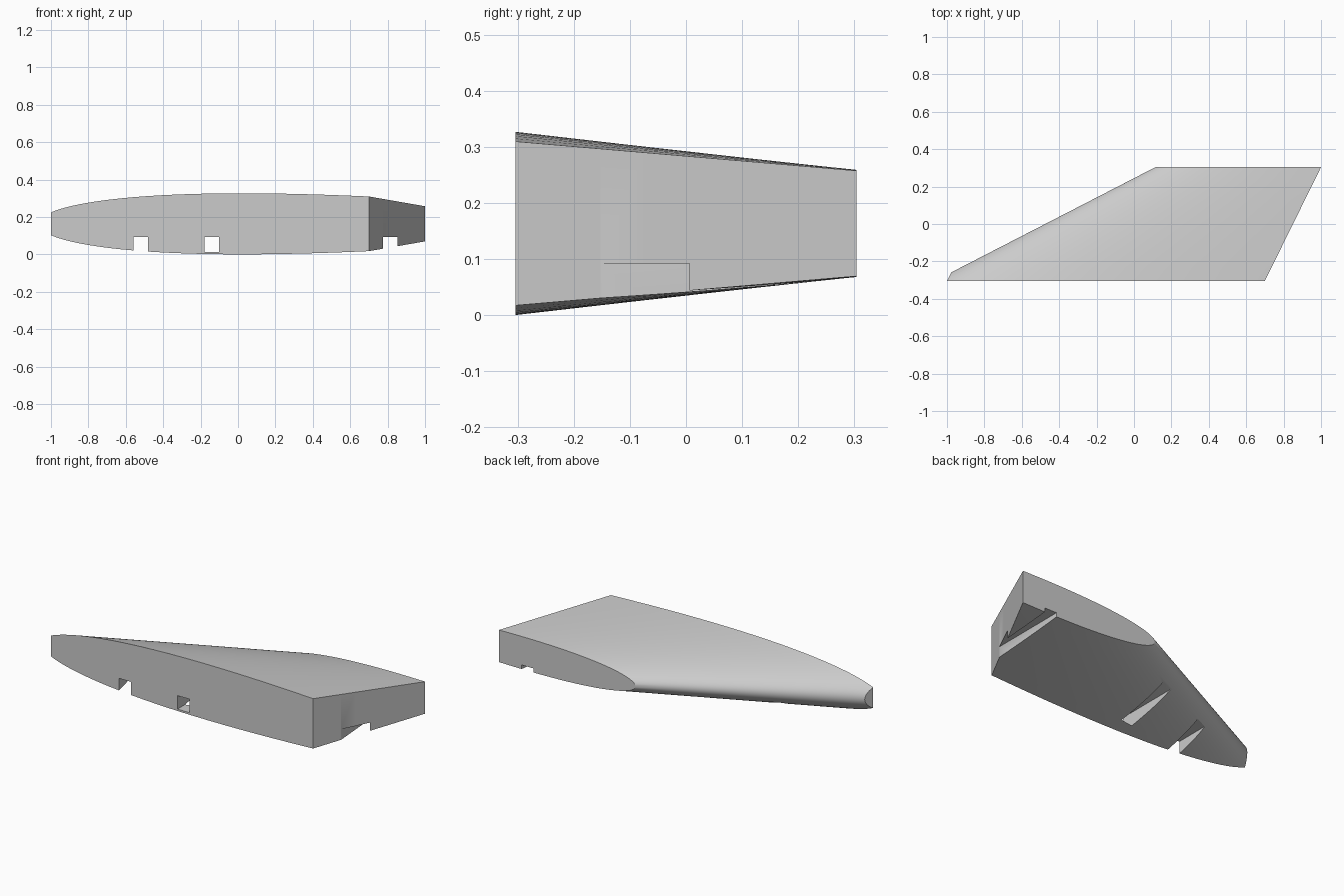
import bpy, bmesh, math
from mathutils import Vector

cube = bpy.data.objects.get("Cube")
if cube:
    bpy.data.objects.remove(cube, do_unlink=True)

MID_Z = 0.1635
HALF_SPAN = 0.304
STEPS, BANDS = 28, 8

grey = bpy.data.materials.new("plain grey")
grey.use_nodes = True
grey.diffuse_color = (0.6, 0.6, 0.6, 1)
grey.node_tree.nodes["Principled BSDF"].inputs["Base Color"].default_value = (0.6, 0.6, 0.6, 1)


def thickness(s):
    """Airfoil half thickness, about one at its thickest."""
    return 10 * (0.2969 * math.sqrt(s) - 0.126 * s - 0.3516 * s**2
                 + 0.2843 * s**3 - 0.1015 * s**4)


def section(y, nose, end, chord, half):
    """Closed airfoil outline cut off at its blunt end."""
    upper, lower = [], []
    for i in range(STEPS + 1):
        d = (end - nose) * (i / STEPS) ** 2
        h = half * thickness(d / chord)
        upper.append(Vector((nose + d, y, MID_Z + h)))
        lower.append(Vector((nose + d, y, MID_Z - h)))
    return upper[::-1] + lower[1:]


# Wing body: ruled loft between the thick and the thin section
root = section(-HALF_SPAN, -1.065, 0.70, 3.62, 0.1632)
tip = section(HALF_SPAN, 0.115, 1.0, 2.4, 0.0955)
bm = bmesh.new()
rings = [[bm.verts.new(a.lerp(b, k / BANDS)) for a, b in zip(root, tip)]
         for k in range(BANDS + 1)]
count = len(root)
for r0, r1 in zip(rings, rings[1:]):
    for i in range(count):
        j = (i + 1) % count
        bm.faces.new((r0[i], r0[j], r1[j], r1[i]))
bm.faces.new(rings[0])
bm.faces.new(rings[-1])

# Pointed nose corner trimmed parallel to the blunt end
bmesh.ops.bisect_plane(bm, geom=bm.verts[:] + bm.edges[:] + bm.faces[:],
                       plane_co=(-1, -HALF_SPAN, 0), plane_no=(-1, 0.5, 0),
                       clear_outer=True)
bmesh.ops.holes_fill(bm, edges=[e for e in bm.edges if e.is_boundary], sides=0)
bmesh.ops.recalc_face_normals(bm, faces=bm.faces)
mesh = bpy.data.meshes.new("wing_body")
bm.to_mesh(mesh)
bm.free()
mesh.materials.append(grey)
wing = bpy.data.objects.new("wing_body", mesh)
bpy.context.collection.objects.link(wing)
bpy.context.view_layer.objects.active = wing
wing.select_set(True)

# Three straight slots along the underside
for x in (-0.521, -0.141, 0.814):
    bm = bmesh.new()
    bmesh.ops.create_cube(bm, size=1)
    bmesh.ops.scale(bm, vec=(0.078, 1, 0.079), verts=bm.verts)
    bmesh.ops.translate(bm, vec=(x, 0, 0.0525), verts=bm.verts)
    data = bpy.data.meshes.new("slot_cutter")
    bm.to_mesh(data)
    bm.free()
    data.materials.append(grey)
    cutter = bpy.data.objects.new("slot_cutter", data)
    bpy.context.collection.objects.link(cutter)
    cutter.hide_render = True
    mod = wing.modifiers.new("slot", "BOOLEAN")
    mod.operation = "DIFFERENCE"
    mod.solver = "EXACT"
    mod.object = cutter
    bpy.ops.object.modifier_apply(modifier=mod.name)
    bpy.data.objects.remove(cutter, do_unlink=True)

bpy.ops.object.shade_smooth_by_angle(angle=math.radians(30))
